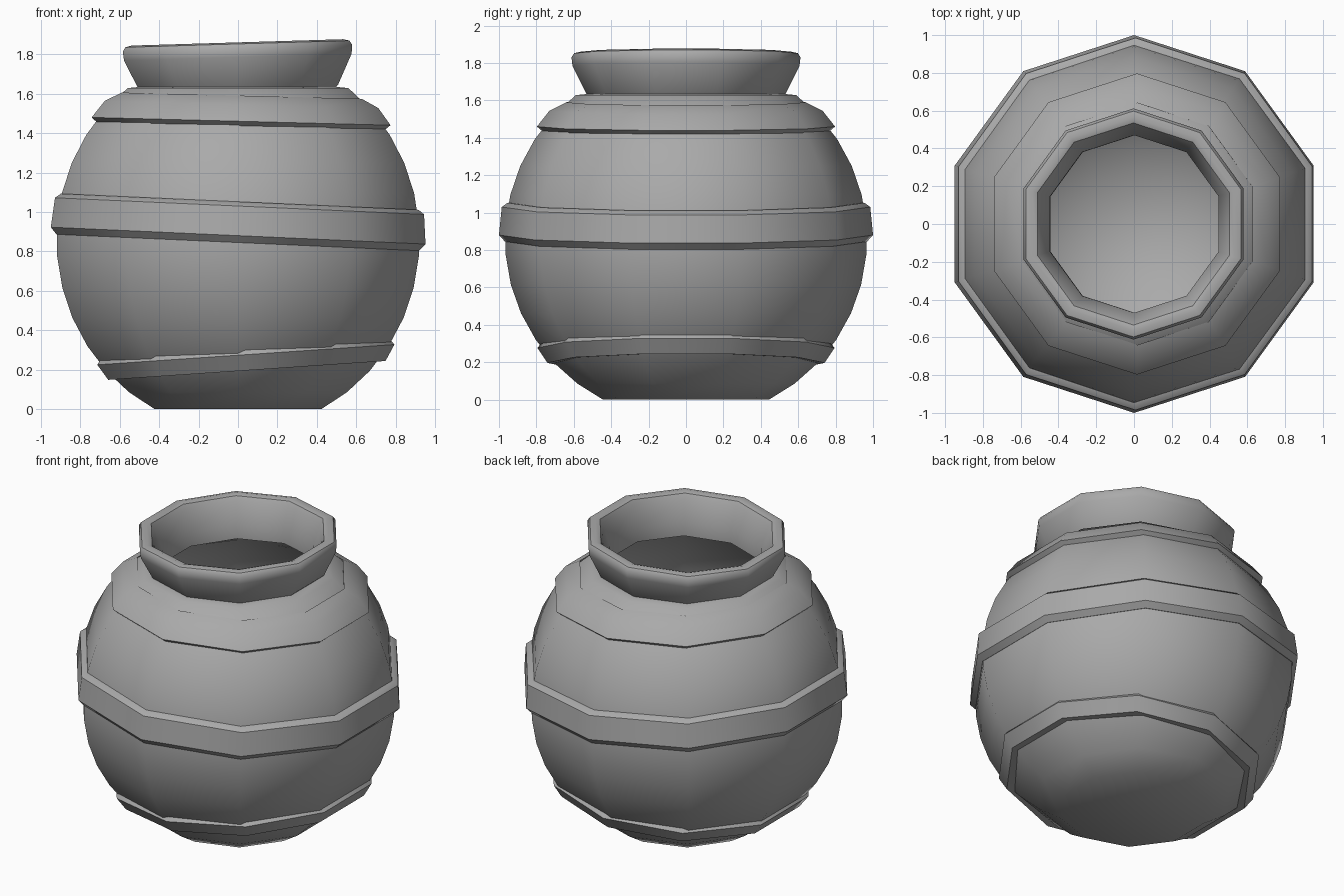
import bpy, bmesh, math
from mathutils import Matrix, Vector

if "Cube" in bpy.data.objects:
    bpy.data.objects.remove(bpy.data.objects["Cube"], do_unlink=True)

SIDES = 10
CENTRE = 0.86          # height of the middle of the round belly
BELLY = 0.968

clay = bpy.data.materials.new("grey clay")
clay.use_nodes = True
clay.diffuse_color = (0.4, 0.4, 0.4, 1)
clay.node_tree.nodes["Principled BSDF"].inputs["Base Color"].default_value = (0.4, 0.4, 0.4, 1)


def arc(radius, centre, start, end, steps):
    """Points (r, z) along a circular arc, angles in degrees."""
    angles = [math.radians(start + (end - start) * i / steps) for i in range(steps + 1)]
    return [(radius * math.cos(a), centre + radius * math.sin(a)) for a in angles]


def lathe(name, profile, closed=True, slope=0, pivot=CENTRE):
    """Turn a profile into a ten-sided ring, tilted sideways about a pivot height."""
    bm = bmesh.new()
    rings = []
    for r, z in profile:
        if r < 1e-4:
            rings.append([bm.verts.new((0, 0, z))] * SIDES)
        else:
            turns = [math.pi / 2 + math.tau * k / SIDES for k in range(SIDES)]
            rings.append([bm.verts.new((r * math.cos(t), r * math.sin(t), z)) for t in turns])
    pairs = list(zip(rings, rings[1:]))
    if closed:
        pairs.append((rings[-1], rings[0]))
    for a, b in pairs:
        for k in range(SIDES):
            n = (k + 1) % SIDES
            bm.faces.new(list(dict.fromkeys((a[k], a[n], b[n], b[k]))))
    bmesh.ops.recalc_face_normals(bm, faces=bm.faces)
    p = Vector((0, 0, pivot))
    tilt = Matrix.Rotation(-math.atan(slope), 4, 'Y')
    bm.transform(Matrix.Translation(p) @ tilt @ Matrix.Translation(-p))
    mesh = bpy.data.meshes.new(name)
    bm.to_mesh(mesh)
    bm.free()
    mesh.materials.append(clay)
    obj = bpy.data.objects.new(name, mesh)
    bpy.context.collection.objects.link(obj)
    bpy.ops.object.select_all(action='DESELECT')
    obj.select_set(True)
    bpy.context.view_layer.objects.active = obj
    bpy.ops.object.shade_smooth_by_angle(angle=math.radians(38))
    return obj


# Belly: flat foot, round outer wall, opening, rounded hollow inside
outer = arc(BELLY, CENTRE, -62.7, 52.5, 12)
inner = arc(0.87, 0.91, 54, -90, 14)
outer[0] = (outer[0][0], 0)
inner[-1] = (0, inner[-1][1])
lathe("belly", [(0, 0)] + outer + [(0.52, 1.635)] + inner, closed=False)

# Flared neck with a rounded lip
lathe("neck", [(0.5, 1.6), (0.53, 1.63), (0.607, 1.785), (0.612, 1.83), (0.598, 1.852),
               (0.565, 1.86), (0.535, 1.85), (0.52, 1.825), (0.47, 1.69), (0.47, 1.6)],
      slope=0.03, pivot=1.75)

# Slanted raised bands around the belly
lathe("upper_band", [(0.7, 1.43), (0.755, 1.425), (0.797, 1.46), (0.73, 1.545), (0.64, 1.59),
                     (0.64, 1.5)], slope=-0.026)
lathe("middle_band", [(0.93, 0.845), (0.968, 0.845), (1.0, 0.88), (0.985, 1.03), (0.955, 1.052),
                      (0.92, 1.052)], slope=-0.045)
lathe("lower_band", [(0.66, 0.2), (0.741, 0.195), (0.794, 0.275), (0.773, 0.302),
                     (0.73, 0.3)], slope=0.068)
